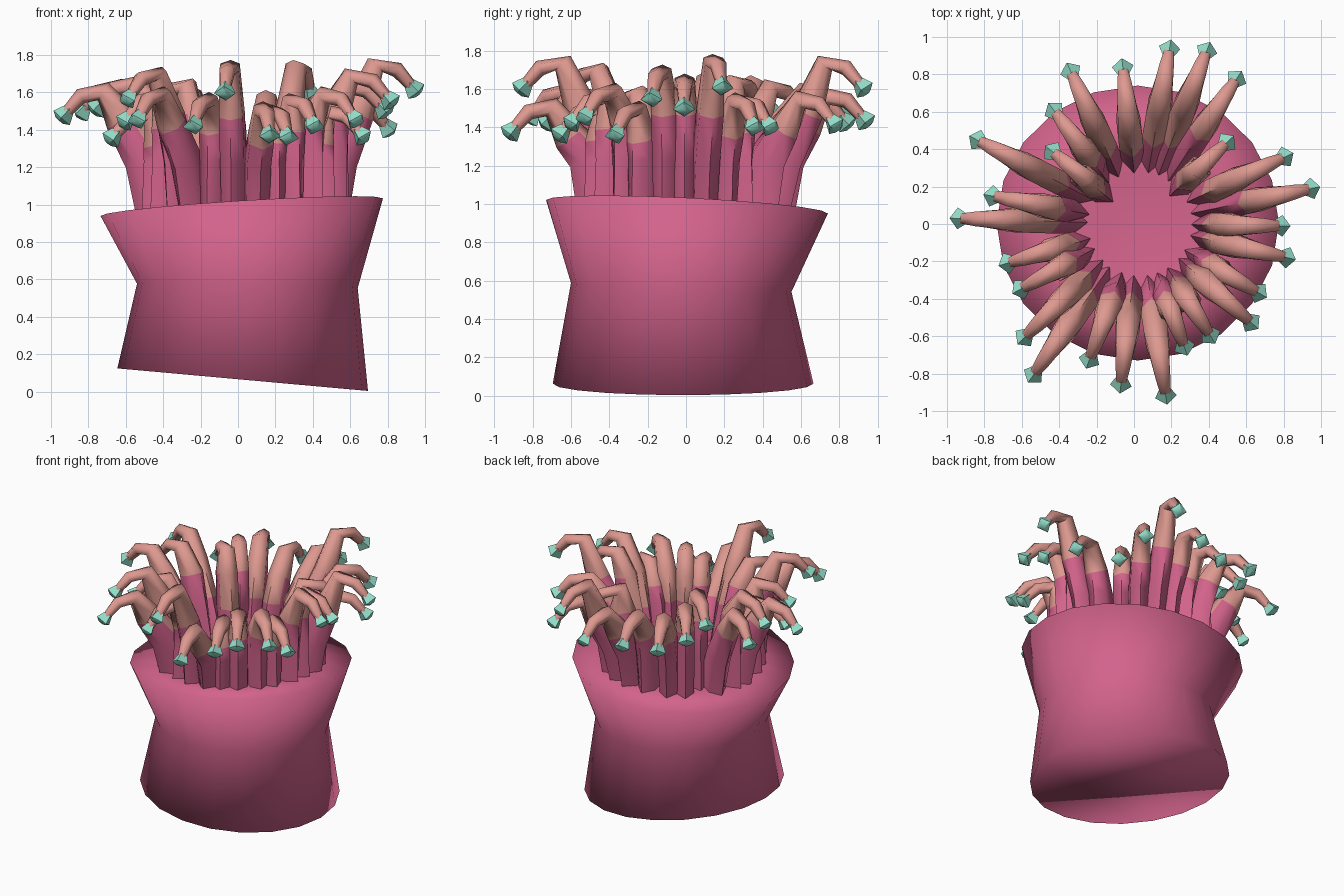
import bpy, bmesh, math
from mathutils import Vector

if "Cube" in bpy.data.objects:
    bpy.data.objects.remove(bpy.data.objects["Cube"], do_unlink=True)


def material(name, rgb):
    m = bpy.data.materials.new(name)
    m.use_nodes = True
    m.diffuse_color = (*rgb, 1)
    m.node_tree.nodes["Principled BSDF"].inputs["Base Color"].default_value = (*rgb, 1)
    return m


PINK = material("rose_pink", (0.65, 0.125, 0.26))
SALMON = material("salmon", (0.73, 0.32, 0.28))
TEAL = material("teal", (0.30, 0.74, 0.60))


def loft(name, rings, mats, angle, rule=None):
    """Skin a list of equal point rings, cap both ends and shade."""
    bm = bmesh.new()
    loops = [[bm.verts.new(p) for p in ring] for ring in rings]
    n = len(loops[0])
    for a, b in zip(loops, loops[1:]):
        for i in range(n):
            j = (i + 1) % n
            bm.faces.new((a[i], a[j], b[j], b[i]))
    bm.faces.new(loops[0][::-1])
    bm.faces.new(loops[-1])
    bmesh.ops.recalc_face_normals(bm, faces=bm.faces)
    for f in bm.faces:
        f.material_index = rule(f) if rule else 0
    mesh = bpy.data.meshes.new(name)
    bm.to_mesh(mesh)
    bm.free()
    for m in mats:
        mesh.materials.append(m)
    obj = bpy.data.objects.new(name, mesh)
    bpy.context.collection.objects.link(obj)
    bpy.ops.object.select_all(action="DESELECT")
    obj.select_set(True)
    bpy.context.view_layer.objects.active = obj
    bpy.ops.object.shade_smooth_by_angle(angle=math.radians(angle))
    return obj


def body_ring(cx, cy, rx, ry, z, tilt_x, tilt_y, sides=20):
    ring = []
    for i in range(sides):
        a = math.tau * i / sides
        x, y = cx + rx * math.cos(a), cy + ry * math.sin(a)
        ring.append((x, y, z + tilt_x * x + tilt_y * y))
    return ring


# Pinched, slightly leaning body with soft edges
loft("body", [
    body_ring(0.025, -0.015, 0.67, 0.68, 0.066, -0.09, 0),
    body_ring(0.05, -0.025, 0.59, 0.575, 0.565, -0.02, -0.04),
    body_ring(0.02, 0.005, 0.755, 0.735, 0.985, 0.062, -0.048),
    body_ring(0.03, 0, 0.45, 0.45, 0.995, 0.05, -0.04),
    body_ring(0.03, 0, 0.22, 0.25, 0.96, 0.03, -0.02),
], [PINK], 180)

# Tentacle tip positions, going round the rim
TIPS = [
    (0.19, 0.94, 1.43), (0.39, 0.93, 1.60), (0.55, 0.78, 1.41),
    (-0.06, 0.84, 1.42), (-0.34, 0.82, 1.45), (-0.43, 0.61, 1.47),
    (-0.84, 0.45, 1.49), (-0.44, 0.39, 1.50), (-0.76, 0.15, 1.51),
    (-0.94, 0.03, 1.47), (-0.68, -0.21, 1.35), (-0.61, -0.35, 1.44),
    (-0.59, -0.61, 1.56), (-0.54, -0.81, 1.45), (-0.24, -0.73, 1.42),
    (-0.07, -0.86, 1.60), (0.17, -0.92, 1.37), (0.27, -0.66, 1.36),
    (0.41, -0.60, 1.42), (0.63, -0.53, 1.45), (0.67, -0.37, 1.36),
    (0.82, -0.18, 1.55), (0.79, -0.01, 1.50), (0.95, 0.19, 1.61),
    (0.81, 0.36, 1.40), (0.50, 0.44, 1.40),
]
CENTRE = Vector((0.03, 0, 0))
UP = Vector((0, 0, 1))


def sections(points, sizes, side, sides):
    """Elliptical rings set square to a path."""
    rings = []
    for i, p in enumerate(points):
        along = (points[min(i + 1, len(points) - 1)] - points[max(i - 1, 0)]).normalized()
        across = along.cross(side)
        deep, wide = sizes[i]
        rings.append([p + across * deep * math.cos(math.tau * k / sides)
                      + side * wide * math.sin(math.tau * k / sides)
                      for k in range(sides)])
    return rings


for number, (tx, ty, tz) in enumerate(TIPS, 1):
    out = Vector((tx, ty, 0)) - CENTRE
    reach = out.length
    out.normalize()
    side = out.cross(UP)
    base = min(0.42, reach - 0.28)
    shoulder = max(reach - 0.32, base + 0.05)
    bend = min(tz, 1.5) - 0.02
    profile = [(base, 0.93), (base + 0.45 * (shoulder - base), 1.24),
               (shoulder, bend), (reach - 0.22, tz + 0.135),
               (reach - 0.1, tz + 0.11), (reach - 0.02, tz + 0.02)]
    path = [CENTRE + out * d + UP * z for d, z in profile]
    sizes = [(0.15, 0.07), (0.115, 0.075), (0.092, 0.075),
             (0.055, 0.06), (0.042, 0.045), (0.03, 0.03)]

    # Salmon upper arm, reaching lower on the inner side of most of them
    def arm_colour(f):
        z = f.calc_center_median().z
        low_side = number % 3 and f.normal.dot(out) < -0.3 and z > 1.25
        return 1 if z > bend or low_side else 0

    loft(f"tentacle_{number:02d}", sections(path, sizes, side, 6),
         [PINK, SALMON], 75, arm_colour)

    # Faceted tip, widest at its outer end
    drop = (path[-1] - path[-2]).normalized()
    tip = [path[-1] + drop * s for s in (-0.03, 0.035, 0.055)]
    loft(f"tentacle_tip_{number:02d}",
         sections(tip, [(0.03, 0.03), (0.058, 0.058), (0.025, 0.025)], side, 4),
         [TEAL], 50)
